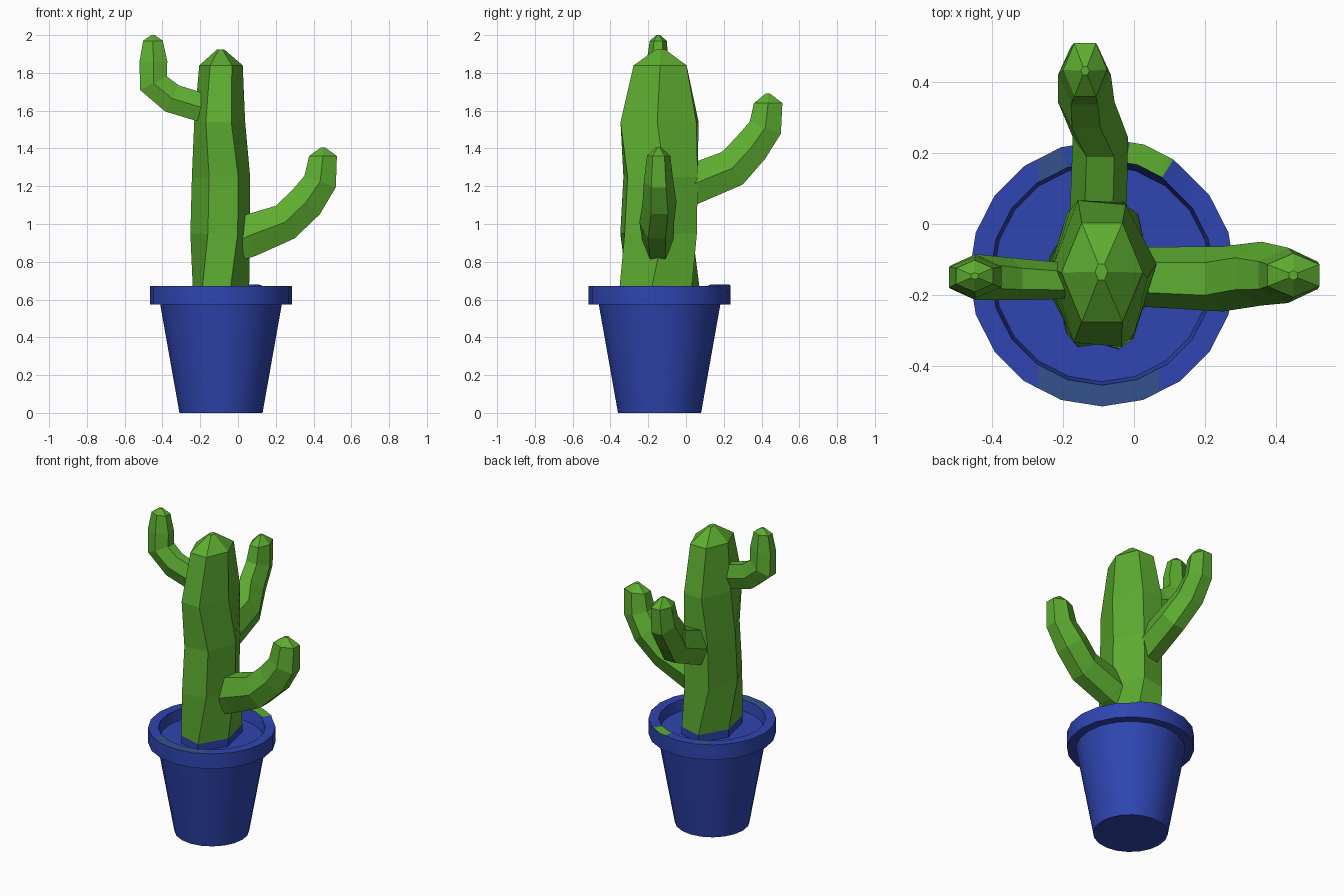
import bpy, bmesh, math
from mathutils import Vector

if "Cube" in bpy.data.objects:
    bpy.data.objects.remove(bpy.data.objects["Cube"])


def material(name, rgb):
    m = bpy.data.materials.new(name)
    m.diffuse_color = (*rgb, 1)
    m.use_nodes = True
    m.node_tree.nodes["Principled BSDF"].inputs["Base Color"].default_value = m.diffuse_color
    return m


GREEN = material("cactus green", (0.11, 0.42, 0.03))
BLUE = material("pot blue", (0.028, 0.06, 0.44))
SLATE = material("slate blue", (0.036, 0.085, 0.27))


def finish(bm, name, mats, smooth=False):
    bmesh.ops.recalc_face_normals(bm, faces=bm.faces)
    me = bpy.data.meshes.new(name)
    for f in bm.faces:
        f.smooth = smooth
    bm.to_mesh(me)
    bm.free()
    for m in mats:
        me.materials.append(m)
    if smooth:
        me.set_sharp_from_angle(angle=math.radians(30))
    ob = bpy.data.objects.new(name, me)
    bpy.context.collection.objects.link(ob)
    return ob


def loft(bm, rings):
    """Skin a list of closed point rings and cap both ends."""
    loops = [[bm.verts.new(p) for p in r] for r in rings]
    n = len(loops[0])
    for a, b in zip(loops, loops[1:]):
        for i in range(n):
            j = (i + 1) % n
            bm.faces.new((a[i], a[j], b[j], b[i]))
    bm.faces.new(loops[0])
    bm.faces.new(loops[-1])


# Pot: lathed profile with a hollow rim and flat soil floor
CX, CY = -0.09, -0.14
profile = [(0.22, 0), (0.322, 0.575), (0.375, 0.575), (0.375, 0.672),
           (0.315, 0.672), (0.305, 0.605)]
bm = bmesh.new()
loft(bm, [[(CX + r * math.cos(math.tau * i / 20), CY + r * math.sin(math.tau * i / 20), z)
           for i in range(20)] for r, z in profile])


def cut(co, no):
    faces = [f for f in bm.faces if min(v.co.z for v in f.verts) > 0.66]
    geom = faces + list({e for f in faces for e in f.edges}) + list({v for f in faces for v in f.verts})
    bmesh.ops.bisect_plane(bm, geom=geom, plane_co=co, plane_no=no)


# Painted patches on the rim top: slate front/back bands, green back corner
for x in (-0.27, 0.07):
    cut((x, 0, 0), (1, 0, 0))
for deg in (58, 78):
    a = math.radians(deg)
    cut((CX, CY, 0), (-math.sin(a), math.cos(a), 0))
for f in bm.faces:
    if min(v.co.z for v in f.verts) < 0.66:
        continue
    c = f.calc_center_median()
    ang = math.degrees(math.atan2(c.y - CY, c.x - CX))
    if 58 < ang < 78:
        f.material_index = 2
    elif (c.y < CY and -0.27 < c.x < 0.07) or (c.y > CY and -0.27 < c.x < -0.205):
        f.material_index = 1
# Slight bulge under the green patch
for v in bm.verts:
    ang = math.degrees(math.atan2(v.co.y - CY, v.co.x - CX))
    if v.co.z > 0.66 and 57 < ang < 79:
        v.co.z += 0.008
        v.co.x += 0.008 * math.cos(math.radians(ang))
        v.co.y += 0.008 * math.sin(math.radians(ang))
finish(bm, "pot", [BLUE, SLATE, GREEN], smooth=True)

# Trunk: six-sided, slightly twisted column; (cx, cy, z, rx, ry, twist)
trunk = [(-0.09, -0.14, 0.60, 0.152, 0.225, -12), (-0.09, -0.14, 0.655, 0.152, 0.225, -11),
         (-0.095, -0.145, 0.95, 0.158, 0.222, 6), (-0.09, -0.135, 1.25, 0.155, 0.215, 6),
         (-0.097, -0.14, 1.54, 0.135, 0.232, -3), (-0.09, -0.137, 1.84, 0.115, 0.162, 0),
         (-0.092, -0.135, 1.925, 0.018, 0.026, 0)]
bm = bmesh.new()
loft(bm, [[(cx + rx * math.cos(math.radians(60 * i + t)), cy + ry * math.sin(math.radians(60 * i + t)), z)
           for i in range(6)] for cx, cy, z, rx, ry, t in trunk])
for f in bm.faces:  # blue collar where it meets the soil
    f.material_index = 1 if f.calc_center_median().z < 0.65 else 0
finish(bm, "trunk", [GREEN, BLUE])


# Arms: hexagonal tubes bending upward; points are (x, y, z, side radius, depth radius)
def arm(name, side, pts):
    s = Vector(side)
    P = [Vector(p[:3]) for p in pts]
    rings = []
    for k, p in enumerate(pts):
        t = (P[min(k + 1, len(P) - 1)] - P[max(k - 1, 0)])
        if k >= len(P) - 2:
            t = Vector((0, 0, 1))
        n = s.cross(t).normalized()
        rings.append([P[k] + s * p[3] * math.cos(math.tau * i / 6) + n * p[4] * math.sin(math.tau * i / 6)
                      for i in range(6)])
    bm = bmesh.new()
    loft(bm, rings)
    finish(bm, name, [GREEN])


arm("left_arm", (0, 1, 0), [
    (-0.12, -0.16, 1.61, 0.05, 0.085), (-0.21, -0.16, 1.622, 0.052, 0.088),
    (-0.35, -0.155, 1.665, 0.06, 0.09), (-0.447, -0.15, 1.745, 0.065, 0.092),
    (-0.448, -0.15, 1.86, 0.058, 0.085), (-0.45, -0.147, 1.97, 0.045, 0.06),
    (-0.45, -0.147, 2.0, 0.01, 0.012)])
arm("right_arm", (0, 1, 0), [
    (-0.03, -0.15, 0.89, 0.08, 0.11), (0.05, -0.15, 0.935, 0.085, 0.13),
    (0.25, -0.155, 1.01, 0.092, 0.115), (0.36, -0.14, 1.115, 0.09, 0.112),
    (0.435, -0.145, 1.225, 0.078, 0.102), (0.45, -0.145, 1.36, 0.062, 0.085),
    (0.45, -0.145, 1.405, 0.014, 0.014)])
arm("back_arm", (1, 0, 0), [
    (-0.10, -0.03, 1.18, 0.08, 0.12), (-0.10, 0.06, 1.22, 0.08, 0.122),
    (-0.095, 0.245, 1.295, 0.078, 0.118), (-0.135, 0.345, 1.405, 0.08, 0.11),
    (-0.14, 0.42, 1.51, 0.075, 0.102), (-0.138, 0.435, 1.64, 0.062, 0.087),
    (-0.138, 0.433, 1.69, 0.012, 0.014)])
